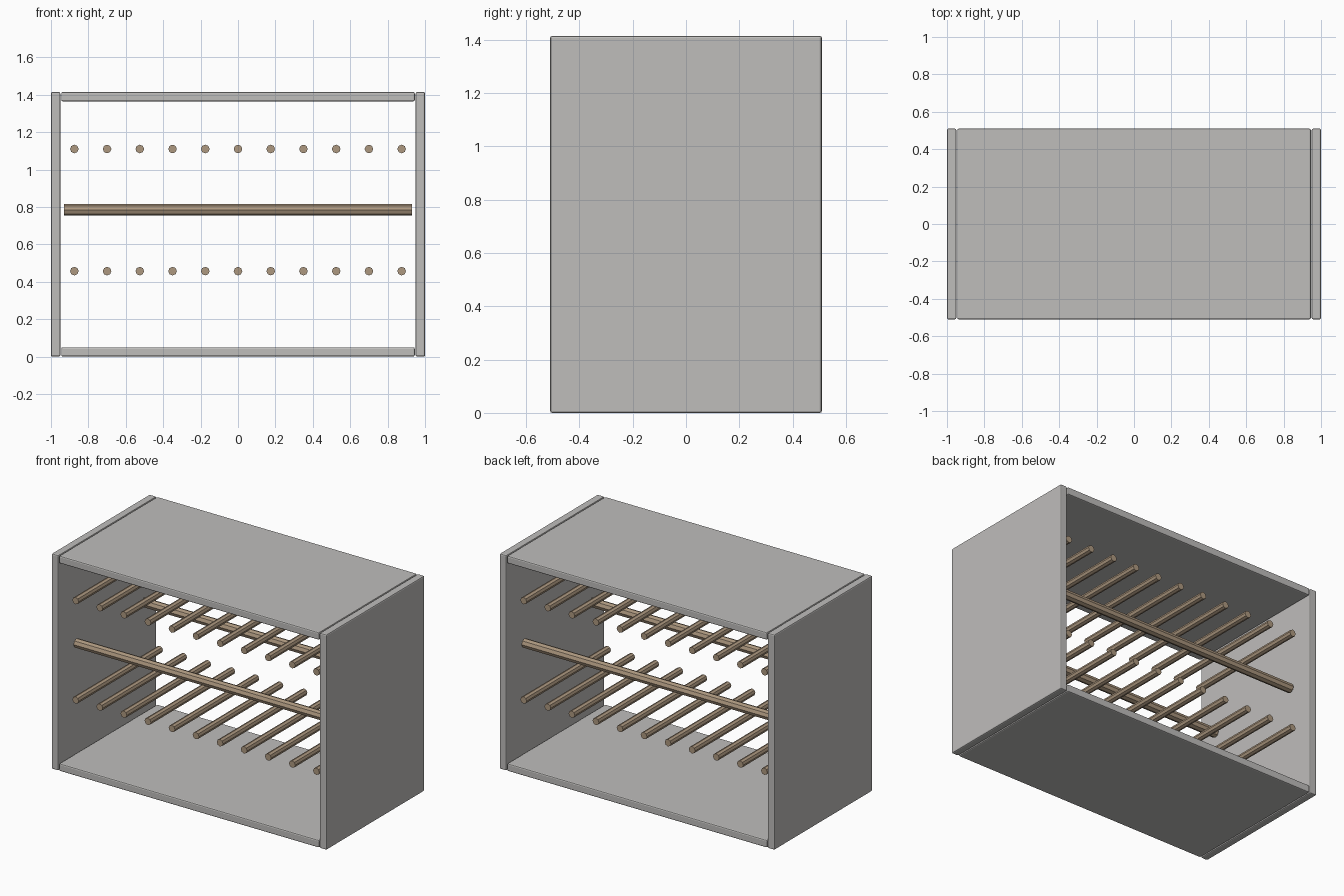
import bpy
from math import pi

if "Cube" in bpy.data.objects:
    bpy.data.objects.remove(bpy.data.objects["Cube"], do_unlink=True)


def material(name, color):
    m = bpy.data.materials.new(name)
    m.use_nodes = True
    m.diffuse_color = color
    m.node_tree.nodes["Principled BSDF"].inputs["Base Color"].default_value = color
    return m


GREY = material("warm grey panel", (0.52, 0.51, 0.50, 1))
WOOD = material("brown wood", (0.42, 0.315, 0.215, 1))

WIDTH, DEPTH, HEIGHT, THICK = 2.0, 1.02, 1.415, 0.05


def panel(name, size, location):
    """Board with slightly chamfered edges."""
    bpy.ops.mesh.primitive_cube_add(size=1, location=location)
    ob = bpy.context.object
    ob.name = name
    ob.scale = size
    bpy.ops.object.transform_apply(location=False, rotation=False, scale=True)
    ob.data.materials.append(GREY)
    bevel = ob.modifiers.new("edge chamfer", "BEVEL")
    bevel.width = 0.008
    bevel.segments = 2


def rod(name, radius, length, location, rotation):
    """Eight-sided dowel."""
    bpy.ops.mesh.primitive_cylinder_add(vertices=8, radius=radius, depth=length,
                                        location=location, rotation=rotation)
    ob = bpy.context.object
    ob.name = name
    ob.data.materials.append(WOOD)


# Open case: two sides, top and bottom
side_x = (WIDTH - THICK) / 2
for label, sign in (("left", 1), ("right", -1)):
    panel(label + "_side_panel", (THICK, DEPTH, HEIGHT), (sign * side_x, 0, HEIGHT / 2))
inner_width = 2 * (WIDTH / 2 - THICK) - 0.01
for label, z in (("bottom", THICK / 2), ("top", HEIGHT - THICK / 2)):
    panel(label + "_panel", (inner_width, DEPTH, THICK), (0, 0, z))

# Two rows of dowels running front to back
for label, z in (("lower", 0.457), ("upper", 1.11)):
    for i in range(11):
        rod(f"{label}_dowel_{i + 1}", 0.023, 0.875, ((i - 5) * 0.175, 0, z), (pi / 2, 0, 0))

# Long rails running side to side
for label, y in (("front", -0.35), ("back", 0.35)):
    rod(label + "_rail", 0.03, 1.86, (0, y, 0.785), (0, pi / 2, 0))
